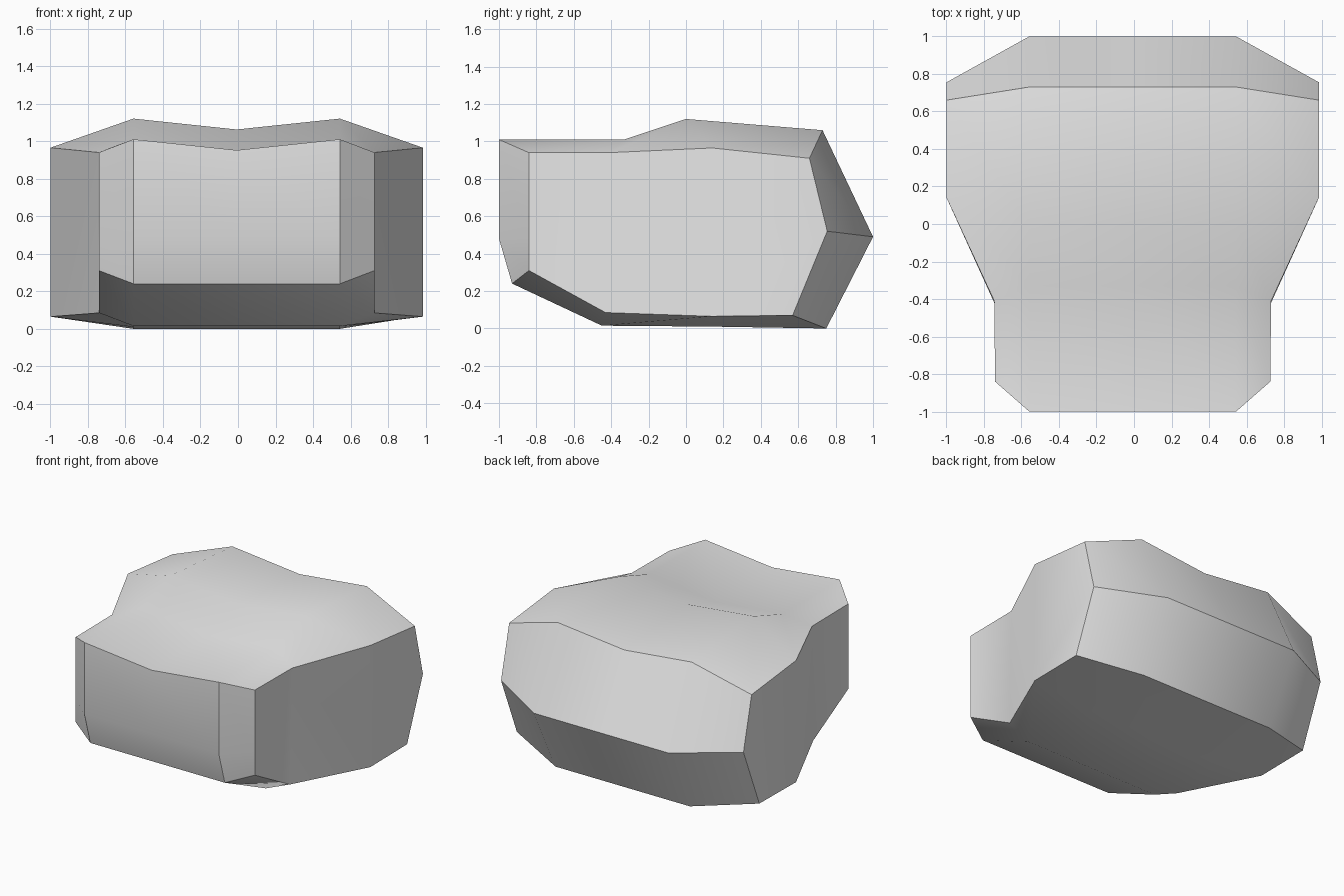
import bpy
import bmesh
import math

default = bpy.data.objects.get("Cube")
if default:
    bpy.data.objects.remove(default, do_unlink=True)

SHIFT = -0.007      # the body leans very slightly to its right
INNER_X = 0.55      # half width of the flat front and back

# Matching side profiles (y, z), from the top of the front round the underside
inner = [(-1, 1.01), (-1, 0.48), (-0.93, 0.24), (-0.45, 0.015), (0.14, 0.01),
         (0.75, 0), (1, 0.49), (0.73, 1.06), (0, 1.12), (-0.33, 1.01)]
outer = [(-0.84, 0.94), (-0.84, 0.48), (-0.84, 0.31), (-0.43, 0.085), (0.14, 0.065),
         (0.57, 0.07), (0.755, 0.52), (0.66, 0.91), (0.14, 0.965), (-0.41, 0.94)]
TOP = (0, 7, 8, 9)  # profile points on the upper surface


def side_width(y):
    """Narrow at the front, flaring to full width behind."""
    t = min(max((y + 0.42) / 0.56, 0), 1)
    return 0.733 + (0.992 - 0.733) * t


# One grey for the whole body
grey = bpy.data.materials.new("plain grey")
grey.use_nodes = True
colour = (0.8, 0.8, 0.8, 1)
grey.diffuse_color = colour
grey.node_tree.nodes["Principled BSDF"].inputs["Base Color"].default_value = colour

# Rings from the right side to the left, with a shallow valley along the middle
rings = [
    [(-side_width(y), y, z) for y, z in outer],
    [(-INNER_X, y, z) for y, z in inner],
    [(0, y, z - (0.058 if i in TOP else 0)) for i, (y, z) in enumerate(inner)],
    [(INNER_X, y, z) for y, z in inner],
    [(side_width(y), y, z) for y, z in outer],
]

bm = bmesh.new()
loops = [[bm.verts.new((x + SHIFT, y, z)) for x, y, z in ring] for ring in rings]

# Skin between neighbouring rings
count = len(inner)
for a, b in zip(loops, loops[1:]):
    for i in range(count):
        j = (i + 1) % count
        bm.faces.new((a[i], a[j], b[j], b[i]))

# Side panels: narrow front, flare, wide rear
for ring in (loops[0], loops[-1]):
    for panel in ((0, 1, 2, 3, 9), (9, 3, 4, 8), (8, 4, 5, 6, 7)):
        bm.faces.new([ring[i] for i in panel])

bmesh.ops.recalc_face_normals(bm, faces=bm.faces)
mesh = bpy.data.meshes.new("body")
bm.to_mesh(mesh)
bm.free()
mesh.materials.append(grey)

body = bpy.data.objects.new("body", mesh)
bpy.context.collection.objects.link(body)

# Soft shading across gentle bends, crisp at the strong edges
bpy.ops.object.select_all(action="DESELECT")
body.select_set(True)
bpy.context.view_layer.objects.active = body
bpy.ops.object.shade_smooth_by_angle(angle=math.radians(30))
